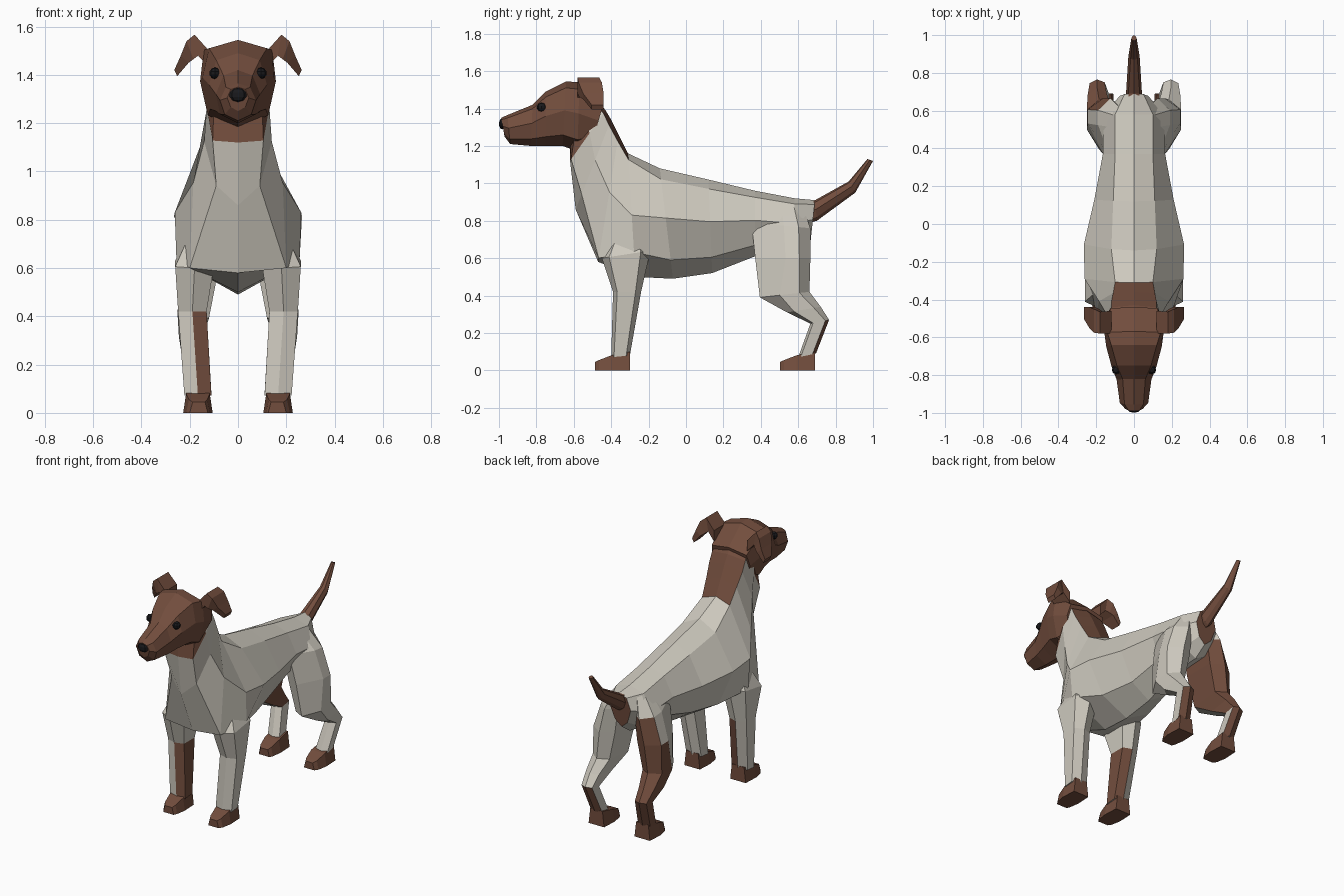
import bpy, bmesh
from mathutils import Vector


def material(name, rgb):
    m = bpy.data.materials.new(name)
    m.diffuse_color = (*rgb, 1)
    return m


COAT = material("pale coat", (0.62, 0.59, 0.52))
BROWN = material("brown coat", (0.17, 0.075, 0.047))
BLACK = material("black", (0.01, 0.01, 0.012))


def loft(name, rings, mats, rule=None, cap=0):
    """Skin a list of equal point rings; rule(i, j) picks the material of each face."""
    bm = bmesh.new()
    vs = [[bm.verts.new(p) for p in r] for r in rings]
    n = len(rings[0])
    for i in range(len(vs) - 1):
        for j in range(n):
            k = (j + 1) % n
            f = bm.faces.new((vs[i][j], vs[i][k], vs[i + 1][k], vs[i + 1][j]))
            f.material_index = int(rule(i, j)) if rule else 0
    for ring in (vs[0], vs[-1]):
        bm.faces.new(ring).material_index = cap
    bmesh.ops.recalc_face_normals(bm, faces=bm.faces[:])
    me = bpy.data.meshes.new(name)
    bm.to_mesh(me)
    bm.free()
    for m in mats:
        me.materials.append(m)
    ob = bpy.data.objects.new(name, me)
    bpy.context.collection.objects.link(ob)
    return ob


def section(ty, tz, by, bz, wu, wm, wl, tu=0.1, tm=0.45, tl=0.83):
    """Eight-sided symmetric ring from a top point, a bottom point and three half widths."""
    def at(x, t):
        return Vector((x, ty + (by - ty) * t, tz + (bz - tz) * t))
    return [at(0, 0), at(wu, tu), at(wm, tm), at(wl, tl), at(0, 1),
            at(-wl, tl), at(-wm, tm), at(-wu, tu)]


def leg_ring(s, fy, fz, by, bz, x0, x1, t=.15):
    """Six-sided ring with a ridge at the front and at the back."""
    def at(x, t):
        return Vector((s * x, fy + (by - fy) * t, fz + (bz - fz) * t))
    xm = (x0 + x1) / 2
    return [at(x0, .12), at(xm, 0), at(x1, t), at(x1, .8), at(xm, 1), at(x0, .85)]


# Torso and neck
torso = [
    (0.69, 0.91, 0.665, 0.68, .05, .075, .045),
    (0.58, 0.92, 0.58, 0.62, .10, .16, .09),
    (0.37, 0.96, 0.37, 0.61, .10, .165, .11),
    (0.12, 1.02, 0.14, 0.52, .11, .21, .13),
    (-0.14, 1.08, -0.07, 0.49, .12, .265, .18),
    (-0.31, 1.16, -0.27, 0.50, .10, .262, .255, .05, .5, .80),
    (-0.36, 1.26, -0.47, 0.58, .11, .185, .20, .05, .45, .97),
    (-0.40, 1.34, -0.59, 0.86, .12, .14, .09, .06),
    (-0.43, 1.39, -0.62, 1.12, .12, .13, .105, .06, .45, .97),
    (-0.47, 1.44, -0.62, 1.22, .105, .115, .10),
]


def neck_patch(i, j):
    return (i >= 5 and j in (0, 7)) or (i >= 8 and j not in (1, 6))


loft("torso", [section(*r) for r in torso], [COAT, BROWN], neck_patch, cap=1)

# Head with muzzle
head = [
    (-0.44, 1.43, -0.50, 1.22, .125, .137, .10),
    (-0.57, 1.54, -0.58, 1.17, .142, .157, .125),
    (-0.64, 1.545, -0.66, 1.20, .12, .147, .115),
    (-0.75, 1.49, -0.75, 1.20, .09, .12, .09),
    (-0.82, 1.42, -0.83, 1.20, .06, .092, .075),
    (-0.955, 1.365, -0.94, 1.21, .05, .075, .055),
    (-0.988, 1.35, -0.97, 1.25, .03, .045, .03),
]
loft("head", [section(*r) for r in head], [BROWN])

# Tail
tail = [
    (0.64, 0.91, 0.63, 0.78, .025, .038, .025),
    (0.69, 0.91, 0.70, 0.80, .03, .042, .025),
    (0.87, 1.01, 0.905, 0.95, .018, .03, .018),
    (0.97, 1.13, 1.00, 1.12, .008, .014, .008),
]
loft("tail", [section(*r) for r in tail], [BROWN])


def blob(name, loc, scale, mat):
    bpy.ops.mesh.primitive_uv_sphere_add(segments=8, ring_count=5, radius=1,
                                         location=loc, scale=scale)
    ob = bpy.context.object
    ob.name = name
    ob.data.materials.append(mat)


blob("nose", (0, -0.983, 1.318), (.036, .017, .03), BLACK)

# Legs: front y, z, back y, z, inner x, outer x, position of the outer front edge
front_leg = [
    (-0.38, 0.74, -0.24, 0.74, .13, .20),
    (-0.45, 0.60, -0.19, 0.64, .10, .26),
    (-0.39, 0.42, -0.24, 0.42, .13, .248),
    (-0.40, 0.07, -0.30, 0.08, .11, .222),
]
hind_leg = [
    (0.40, 0.84, 0.62, 0.89, .05, .105, .5),
    (0.35, 0.79, 0.665, 0.76, .06, .19, .55),
    (0.37, 0.60, 0.665, 0.60, .08, .245, .55),
    (0.395, 0.39, 0.66, 0.42, .12, .25, .4),
    (0.54, 0.31, 0.72, 0.34, .145, .245, .2),
    (0.665, 0.25, 0.765, 0.27, .155, .235),
    (0.60, 0.07, 0.695, 0.09, .13, .215),
]
# Paw: y, inner x, outer x, top z
paw = [(-0.487, .125, .20, .045), (-0.465, .115, .215, .055),
       (-0.40, .105, .227, .08), (-0.30, .11, .222, .10)]
# Ear: outer x, z, inner x, z, front y, back y
ear = [
    (.12, 1.50, .12, 1.43, -.58, -.46),
    (.18, 1.567, .165, 1.48, -.58, -.465),
    (.213, 1.54, .185, 1.465, -.575, -.45),
    (.237, 1.48, .205, 1.45, -.55, -.44),
    (.264, 1.42, .252, 1.395, -.505, -.44),
]

for s, side in ((1, "right"), (-1, "left")):

    # The left front leg is brown on its inner side
    def front_rule(i, j):
        return s < 0 and i >= 2 and j in (0, 4, 5)

    # Brown behind the hock; the left hind leg is brown all over but its front
    def hind_rule(i, j):
        if s > 0:
            return i >= 5 and j in (3, 4)
        return i >= 1 and (j in (3, 4) or (j == 5 and i < 5) or (j == 2 and i >= 2))

    loft(side + " front leg", [leg_ring(s, *r) for r in front_leg],
         [COAT, BROWN], front_rule)
    loft(side + " hind leg", [leg_ring(s, *r) for r in hind_leg],
         [COAT, BROWN], hind_rule)
    for part, dy in (("front", 0), ("hind", 0.99)):
        loft(f"{side} {part} paw",
             [[(s * a, y + dy, 0), (s * b, y + dy, 0),
               (s * (b - .012), y + dy, z), (s * (a + .012), y + dy, z)]
              for y, a, b, z in paw], [BROWN])
    loft(side + " ear",
         [[(s * ox, y0, oz), (s * ox, y1, oz), (s * ix, y1, iz), (s * ix, y0, iz)]
          for ox, oz, ix, iz, y0, y1 in ear], [BROWN])
    blob(side + " eye", (s * .095, -0.772, 1.407), (.024, .026, .024), BLACK)
